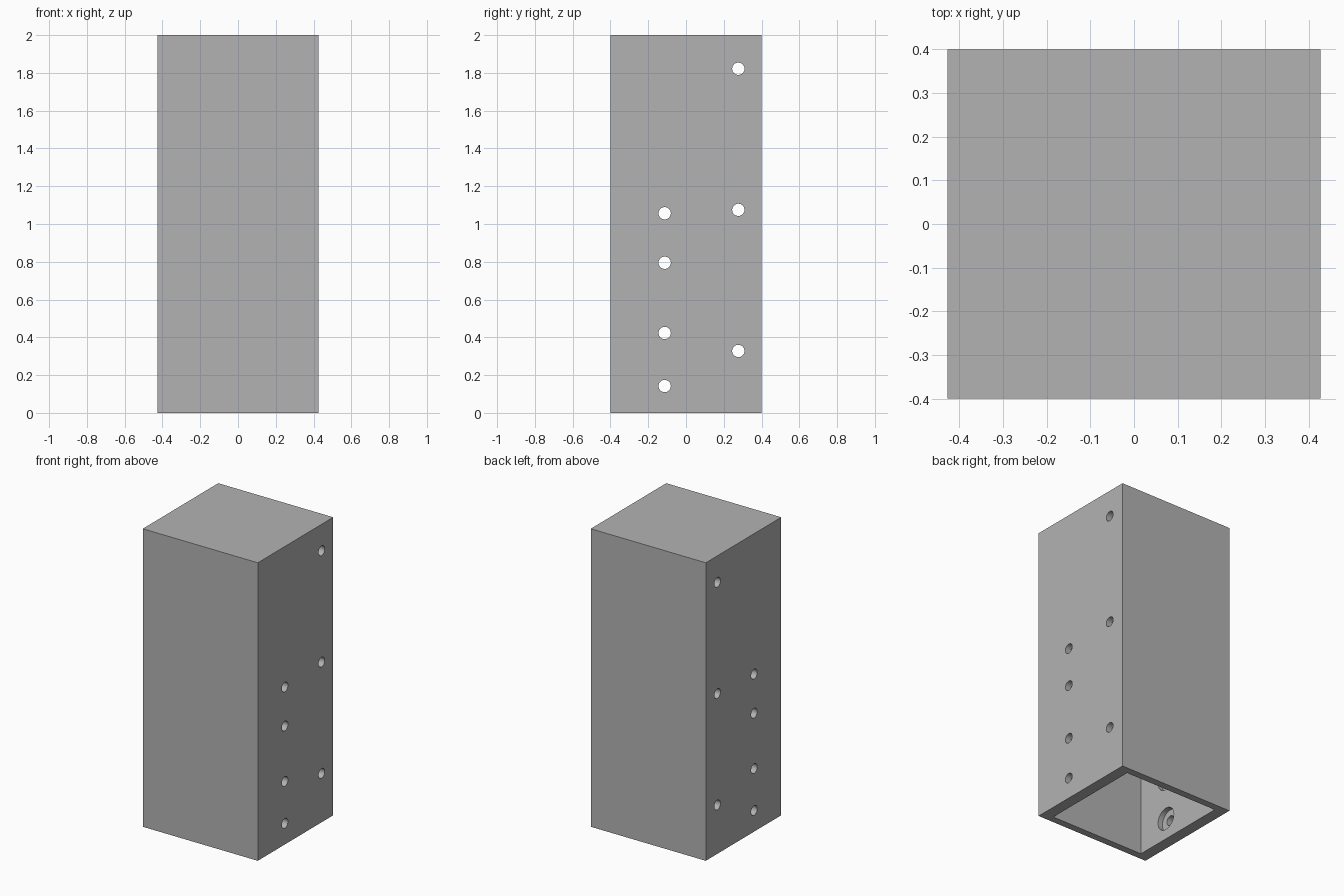
import bpy
import math

cube = bpy.data.objects.get("Cube")
if cube:
    bpy.data.objects.remove(cube, do_unlink=True)

WIDTH, DEPTH, HEIGHT = 0.854, 0.8, 2.0
SIDE_WALL, END_WALL, TOP_WALL = 0.077, 0.048, 0.077
HOLE_RADIUS, RECESS_RADIUS, RECESS_DEPTH = 0.0325, 0.075, 0.035

grey = bpy.data.materials.new("plain_grey")
grey.use_nodes = True
colour = (0.45, 0.45, 0.45, 1)
grey.diffuse_color = colour
grey.node_tree.nodes["Principled BSDF"].inputs["Base Color"].default_value = colour


def box(name, size, centre):
    bpy.ops.mesh.primitive_cube_add(size=1, location=centre)
    ob = bpy.context.object
    ob.name = name
    ob.scale = size
    bpy.ops.object.transform_apply(location=True, rotation=False, scale=True)
    ob.data.materials.append(grey)
    return ob


def rod(name, radius, length, y, z):
    # cylinder lying along x
    bpy.ops.mesh.primitive_cylinder_add(vertices=40, radius=radius, depth=length,
                                        location=(0, y, z),
                                        rotation=(0, math.pi / 2, 0))
    ob = bpy.context.object
    ob.name = name
    ob.data.materials.append(grey)
    return ob


def cut(target, cutter):
    mod = target.modifiers.new("cut", "BOOLEAN")
    mod.operation = "DIFFERENCE"
    mod.solver = "EXACT"
    mod.object = cutter
    bpy.context.view_layer.objects.active = target
    bpy.ops.object.modifier_apply(modifier=mod.name)
    bpy.data.objects.remove(cutter, do_unlink=True)


# Hollow housing, open at the bottom
housing = box("housing", (WIDTH, DEPTH, HEIGHT), (0, 0, HEIGHT / 2))
inner_height = HEIGHT - TOP_WALL
cavity = box("cavity_cutter",
             (WIDTH - 2 * SIDE_WALL, DEPTH - 2 * END_WALL, inner_height + 0.1),
             (0, 0, (inner_height - 0.1) / 2))
cut(housing, cavity)

# Screw holes through both side walls, each recessed from the inside
columns = {-0.113: (0.142, 0.423, 0.795, 1.057),
           0.277: (0.328, 1.075, 1.822)}
recess_length = WIDTH - 2 * (SIDE_WALL - RECESS_DEPTH)
for y, heights in columns.items():
    for z in heights:
        cut(housing, rod("recess_cutter", RECESS_RADIUS, recess_length, y, z))
        cut(housing, rod("hole_cutter", HOLE_RADIUS, WIDTH + 0.2, y, z))

# Round hole walls, crisp edges
bpy.ops.object.select_all(action="DESELECT")
housing.select_set(True)
bpy.context.view_layer.objects.active = housing
bpy.ops.object.shade_smooth_by_angle(angle=math.radians(30))
